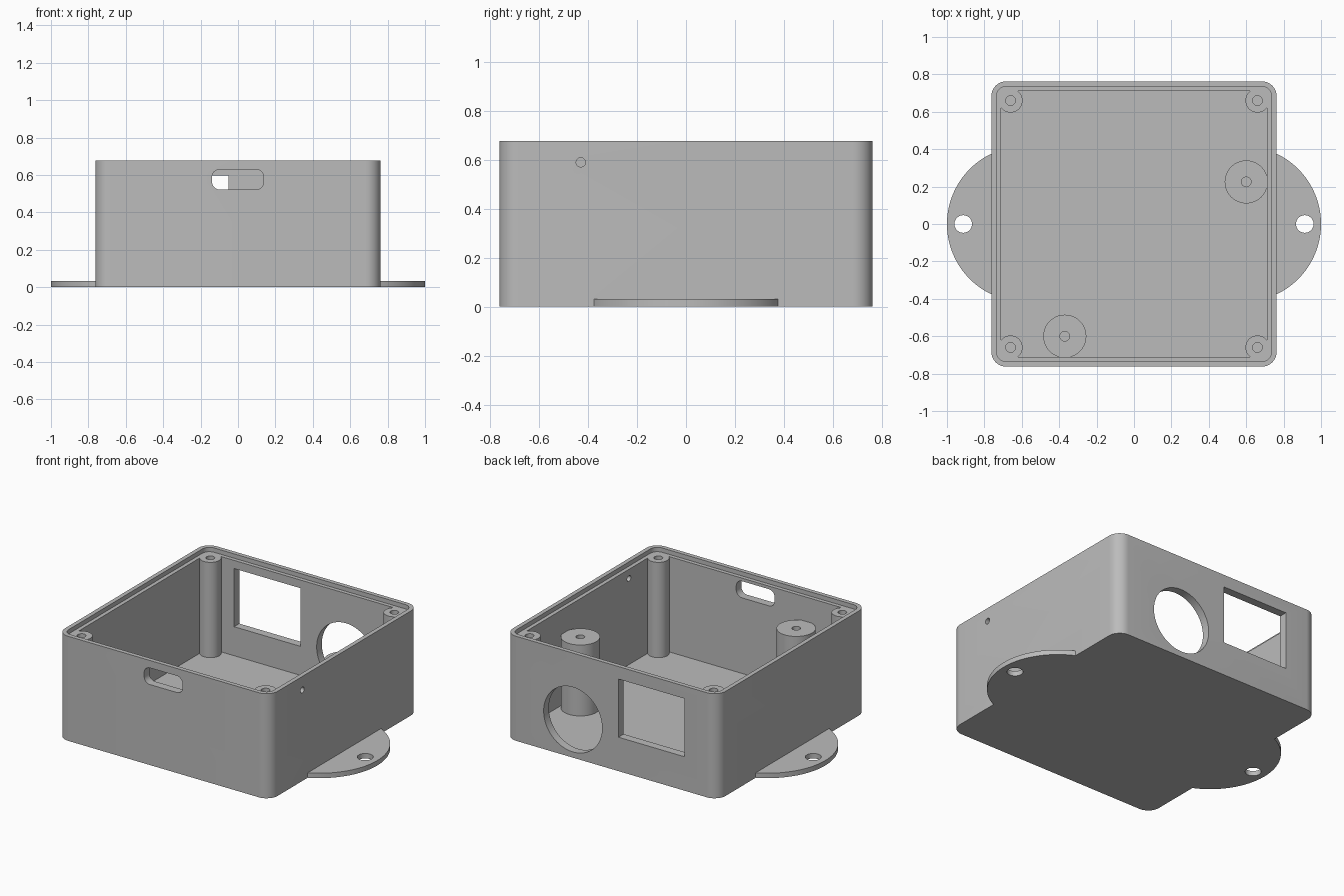
import bpy
import bmesh
from math import cos, sin, pi
from mathutils import Matrix, Vector

if "Cube" in bpy.data.objects:
    bpy.data.objects.remove(bpy.data.objects["Cube"], do_unlink=True)

grey = bpy.data.materials.new("plain grey")
grey.use_nodes = True
COLOUR = (0.5, 0.5, 0.5, 1)
grey.diffuse_color = COLOUR
grey.node_tree.nodes["Principled BSDF"].inputs["Base Color"].default_value = COLOUR

HALF, HEIGHT, FLOOR = 0.763, 0.678, 0.032   # casing
LEDGE = 0.65                                # lid seat and post tops
INNER, SEAT = 0.71, 0.735


def circle(cx, cy, r, n=64):
    return [(cx + r * cos(2 * pi * i / n), cy + r * sin(2 * pi * i / n)) for i in range(n)]


def rounded(x0, x1, y0, y1, r, n=10):
    points = []
    corners = [(x1 - r, y1 - r), (x0 + r, y1 - r), (x0 + r, y0 + r), (x1 - r, y0 + r)]
    for k, (cx, cy) in enumerate(corners):
        for i in range(n + 1):
            a = (k + i / n) * pi / 2
            points.append((cx + r * cos(a), cy + r * sin(a)))
    return points


def prism(name, outline, lo, hi, axis="z"):
    """Extrude an outline from lo to hi along an axis."""
    place = {"z": lambda u, v, w: (u, v, w),
             "y": lambda u, v, w: (u, w, v),
             "x": lambda u, v, w: (w, u, v)}[axis]
    bm = bmesh.new()
    face = bm.faces.new([bm.verts.new(place(u, v, lo)) for u, v in outline])
    moved = bmesh.ops.extrude_face_region(bm, geom=[face])
    verts = [g for g in moved["geom"] if isinstance(g, bmesh.types.BMVert)]
    bmesh.ops.translate(bm, verts=verts, vec=Vector(place(0, 0, hi - lo)))
    bmesh.ops.recalc_face_normals(bm, faces=bm.faces)
    mesh = bpy.data.meshes.new(name)
    bm.to_mesh(mesh)
    bm.free()
    mesh.materials.append(grey)
    obj = bpy.data.objects.new(name, mesh)
    bpy.context.collection.objects.link(obj)
    return obj


def combine(body, tool, operation):
    """Apply a boolean and discard the tool."""
    mod = body.modifiers.new(tool.name, "BOOLEAN")
    mod.object, mod.operation, mod.solver = tool, operation, "EXACT"
    bpy.context.view_layer.objects.active = body
    bpy.ops.object.modifier_apply(modifier=mod.name)
    bpy.data.objects.remove(tool, do_unlink=True)


def square(half, r):
    return rounded(-half, half, -half, half, r)


# Casing with mounting flanges
case = prism("enclosure", square(HALF, 0.08), 0, HEIGHT)
for side in (-1, 1):
    combine(case, prism("flange", circle(side * 0.584, 0, 0.416, 128), 0, FLOOR), "UNION")
    combine(case, prism("flange_hole", circle(side * 0.913, 0, 0.047), -0.1, 0.1), "DIFFERENCE")

# Cavity and the stepped seat for a lid
combine(case, prism("cavity", square(INNER, 0.03), FLOOR, 1), "DIFFERENCE")
combine(case, prism("lid_seat", square(SEAT, 0.05), LEDGE, 1), "DIFFERENCE")

# Corner screw posts and two standoffs, each with a blind hole
columns = [(sx * 0.66, sy * 0.66, 0.064, LEDGE) for sx in (-1, 1) for sy in (-1, 1)]
columns += [(0.6, 0.225, 0.115, 0.492), (-0.37, -0.6, 0.115, 0.492)]
for x, y, r, top in columns:
    combine(case, prism("column", circle(x, y, r), FLOOR / 2, top), "UNION")
for x, y, r, top in columns:
    combine(case, prism("screw_hole", circle(x, y, 0.026, 32), top - 0.3, top + 0.1), "DIFFERENCE")

# Openings: front slot, rear window, rear round port, side pinhole
slot = rounded(-0.139, 0.137, 0.522, 0.63, 0.042)
window = [(-0.525, 0.22), (-0.05, 0.22), (-0.05, 0.597), (-0.525, 0.597)]
combine(case, prism("slot", slot, -0.9, -0.68, "y"), "DIFFERENCE")
combine(case, prism("window", window, 0.68, 0.9, "y"), "DIFFERENCE")
combine(case, prism("round_port", circle(0.277, 0.247, 0.21), 0.68, 0.9, "y"), "DIFFERENCE")
combine(case, prism("pinhole", circle(-0.43, 0.59, 0.019, 32), 0.68, 0.9, "x"), "DIFFERENCE")

# Smooth rounded walls, keep crisp edges
bpy.ops.object.select_all(action="DESELECT")
case.select_set(True)
bpy.context.view_layer.objects.active = case
bpy.ops.object.shade_smooth_by_angle(angle=pi / 6)
